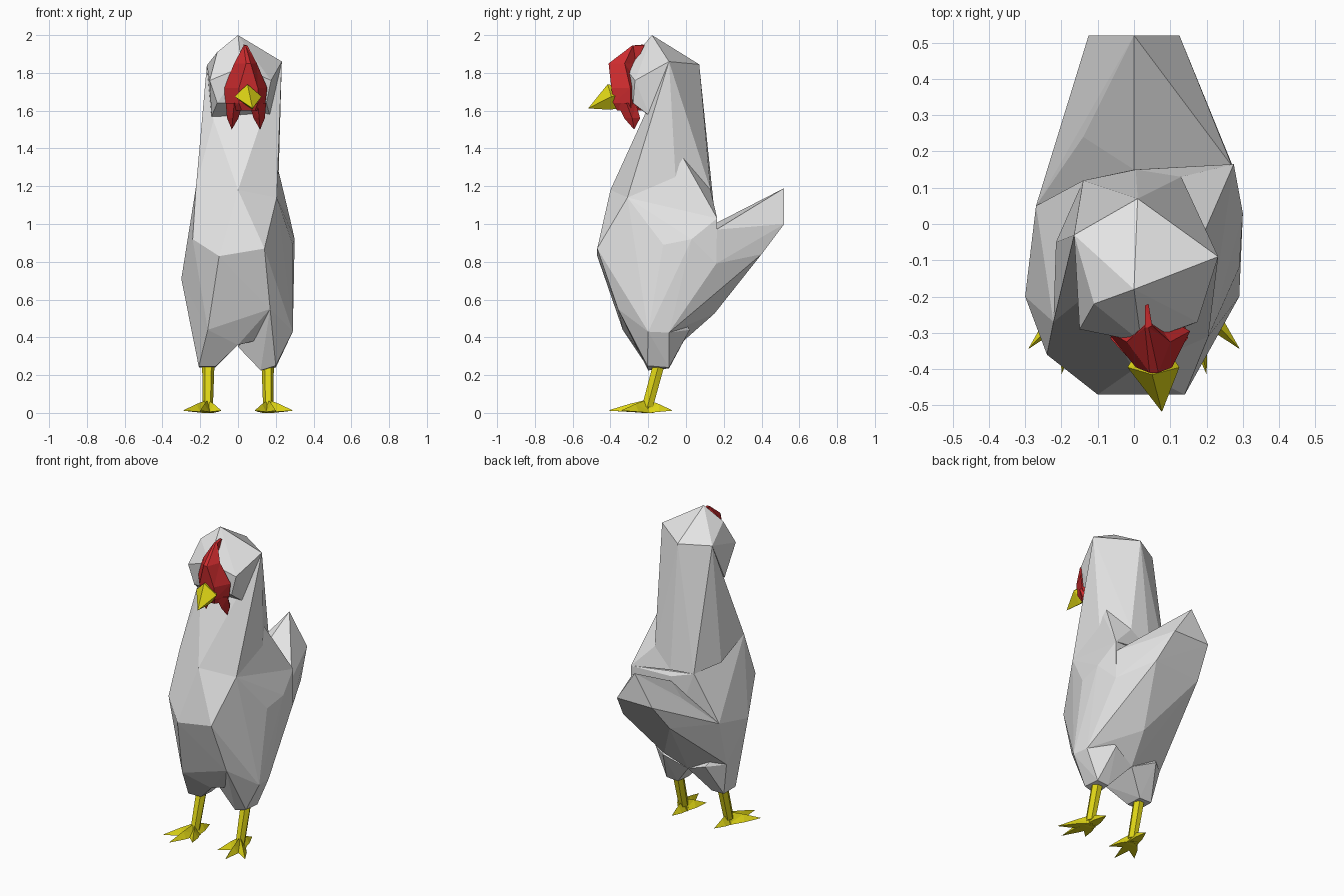
import bpy, bmesh, math
from mathutils import Vector

cube = bpy.data.objects.get("Cube")
if cube:
    bpy.data.objects.remove(cube)


def material(name, rgb):
    m = bpy.data.materials.new(name)
    m.use_nodes = True
    m.diffuse_color = (*rgb, 1)
    bsdf = next(n for n in m.node_tree.nodes if n.type == 'BSDF_PRINCIPLED')
    bsdf.inputs["Base Color"].default_value = (*rgb, 1)
    bsdf.inputs["Roughness"].default_value = 0.8
    return m


WHITE = material("feather_white", (0.78, 0.78, 0.78))
RED = material("comb_red", (0.62, 0.025, 0.028))
YELLOW = material("leg_yellow", (0.75, 0.68, 0.008))


def finish(name, bm, mat):
    bmesh.ops.recalc_face_normals(bm, faces=bm.faces[:])
    me = bpy.data.meshes.new(name)
    bm.to_mesh(me)
    bm.free()
    me.materials.append(mat)
    ob = bpy.data.objects.new(name, me)
    bpy.context.scene.collection.objects.link(ob)
    return ob


def hull(name, points, mat):
    """Faceted convex form around a few corner points."""
    bm = bmesh.new()
    for p in points:
        bm.verts.new(p)
    res = bmesh.ops.convex_hull(bm, input=bm.verts[:])
    inner = {v for v in res["geom_interior"] if isinstance(v, bmesh.types.BMVert)}
    bmesh.ops.delete(bm, geom=list(inner), context='VERTS')
    return finish(name, bm, mat)


def loft(name, rings, mat, tip):
    """Skin equal-sized rings of points, ending in a point."""
    bm = bmesh.new()
    loops = [[bm.verts.new(p) for p in ring] for ring in rings]
    n = len(loops[0])
    for a, b in zip(loops, loops[1:]):
        for i in range(n):
            j = (i + 1) % n
            bm.faces.new((a[i], a[j], b[j], b[i]))
    bm.faces.new(loops[0])
    t = bm.verts.new(tip)
    for i in range(n):
        bm.faces.new((loops[-1][i], loops[-1][(i + 1) % n], t))
    bmesh.ops.triangulate(bm, faces=bm.faces[:])
    return finish(name, bm, mat)


# Corner points shared by neighbouring body parts
chest_top = (.0, -.40, 1.18)
chest_left = (.205, -.31, 1.14)
chest_right = (-.222, -.27, 1.20)
chest_low_right = (-.16, -.335, .44)
chest_low_left = (.17, -.36, .55)
throat_left = (.15, -.195, 1.55)
shoulder_left = (.275, .165, 1.03)
shoulder_right = (-.14, .12, 1.07)
neck_root = (.005, .15, 1.07)
neck_back_left = (.13, .13, 1.18)
flank_left = (.272, .16, .79)
flank_right = (-.27, .05, .76)
belly_right = (-.30, -.20, .71)
hip_left = (.29, -.20, .43)
hip_back_left = (.28, -.09, .425)
hip_back_right = (-.245, -.06, .45)
crotch_front = (.0, -.27, .36)
crotch_back = (.0, -.02, .375)
rump = (.05, .15, .525)
nape = (.01, .07, 1.845)
skull_right = (-.165, -.03, 1.84)
skull_left = (.232, -.09, 1.86)

# Torso
body = hull("body", [
    (-.10, -.47, .83), (.14, -.47, .87), chest_top, chest_left, chest_right,
    (-.24, -.36, .92), belly_right, flank_right, (.29, -.12, .89), (.30, .03, .92),
    shoulder_left, flank_left, shoulder_right, (.0, .15, 1.03), chest_low_left,
    chest_low_right, hip_left, hip_back_left, hip_back_right, crotch_front,
    crotch_back, rump], WHITE)

# Tail with a ridge on top and a sloping underside
tail = hull("tail", [
    (.125, .52, 1.0), (-.125, .52, 1.0), (.0, .52, 1.19), (.165, .40, .84),
    (-.157, .39, .83), (.13, .34, 1.03), (-.14, .24, .96), (.0, .15, 1.0),
    (.27, .16, .97), flank_left, flank_right, hip_back_left, hip_back_right,
    crotch_back, rump], WHITE)

# Neck
neck = hull("neck", [
    chest_top, chest_left, chest_right, shoulder_right, (-.215, -.05, 1.10),
    neck_root, neck_back_left, (.212, -.05, 1.15), throat_left,
    (-.13, -.195, 1.55), (-.175, -.09, 1.58), skull_right, nape, skull_left], WHITE)

# Left breast plane running from the throat to the shoulder
breast = hull("left_breast", [
    throat_left, (.16, -.10, 1.50), chest_left, chest_top, shoulder_left,
    neck_back_left, neck_root, (.0, -.20, 1.0), (.25, -.15, .95)], WHITE)

# Head
head = hull("head", [
    (.0, -.18, 2.0), (-.11, -.22, 1.91), skull_right, nape, skull_left,
    (.175, -.27, 1.76), (-.15, -.29, 1.76), (.02, -.325, 1.83),
    (.15, -.28, 1.64), (-.11, -.285, 1.64), (.17, -.19, 1.57), (-.14, -.19, 1.57)], WHITE)

# Thighs differ a little: the left one is set back, the right one joins the chest
left_thigh = hull("left_thigh", [
    (.12, -.20, .225), (.20, -.205, .25), (.12, -.09, .235), (.20, -.09, .24),
    (.0, -.20, .35), hip_left, hip_back_left, chest_low_left, crotch_back,
    (.15, .02, .44), (.20, -.10, .60)], WHITE)
right_thigh = hull("right_thigh", [
    (-.12, -.20, .245), (-.208, -.205, .245), (-.12, -.09, .24), (-.205, -.09, .24),
    chest_low_right, crotch_front, hip_back_right, crotch_back,
    (-.15, .02, .44), belly_right, (-.10, -.20, .60)], WHITE)

# Fuse the feathered parts into one skin
for part in (tail, neck, breast, head, left_thigh, right_thigh):
    union = body.modifiers.new("union", 'BOOLEAN')
    union.operation = 'UNION'
    union.solver = 'EXACT'
    union.object = part
    bpy.context.view_layer.update()
    graph = bpy.context.evaluated_depsgraph_get()
    fused = bpy.data.meshes.new_from_object(body.evaluated_get(graph))
    body.modifiers.clear()
    body.data = fused
    bpy.data.objects.remove(part)


def oval(cx, cy, z, rx, ry, n=6):
    return [(cx + rx * math.cos(2 * math.pi * i / n),
             cy + ry * math.sin(2 * math.pi * i / n), z) for i in range(n)]


# Shanks and toes on both sides
for side, s in (("right", -1), ("left", 1)):
    hull(side + "_shank", oval(s * .16, -.205, .03, .027, .034)
         + oval(s * .157, -.14, .27, .033, .036), YELLOW)
    ankle = Vector((s * .16, -.205, 0))
    for toe, (tx, ty) in {"outer": (.292, -.345), "middle": (.20, -.415),
                          "inner": (.088, -.335), "back": (.15, -.07)}.items():
        tip = Vector((s * tx, ty, .012))
        d = (tip - ankle).normalized()
        across = Vector((-d.y, d.x, 0)) * .032
        base = ankle - d * .015
        mid = ankle.lerp(tip, .45)
        loft(f"{side}_{toe}_toe", [
            [base - across, base + Vector((0, 0, .075)), base + across],
            [mid - across * .8, mid + Vector((0, 0, .042)), mid + across * .8],
        ], YELLOW, tip)


# Red face with a comb rising to a point
def face_ring(z, y_front, w_front, y_side, w_side, x_front=.055):
    return [(x_front - w_front, y_front, z), (x_front + w_front, y_front, z),
            (.04 + w_side, y_side, z), (.04, y_side + .06, z), (.04 - w_side, y_side, z)]


loft("red_face", [
    face_ring(1.60, -.365, .035, -.29, .090),
    face_ring(1.64, -.385, .050, -.295, .105),
    face_ring(1.72, -.395, .050, -.295, .115),
    face_ring(1.85, -.41, .012, -.325, .06),
    face_ring(1.945, -.285, .005, -.28, .010, .035),
], RED, tip=(.03, -.225, 1.95))

# Wattles hanging below the face
for side, s in (("right", -1), ("left", 1)):
    loft(side + "_wattle", [oval(.042 + s * .062, -.315, 1.64, .045, .05, 4),
                            oval(.042 + s * .070, -.285, 1.56, .030, .042, 4)],
         RED, tip=(.042 + s * .075, -.275, 1.50))

# Beak
loft("beak", [
    [(.05, -.37, 1.73), (.105, -.365, 1.68), (.075, -.37, 1.61), (.0, -.365, 1.67)],
    [(.05, -.415, 1.74), (.125, -.395, 1.675), (.075, -.405, 1.605), (-.018, -.395, 1.675)],
], YELLOW, tip=(.077, -.518, 1.612))
